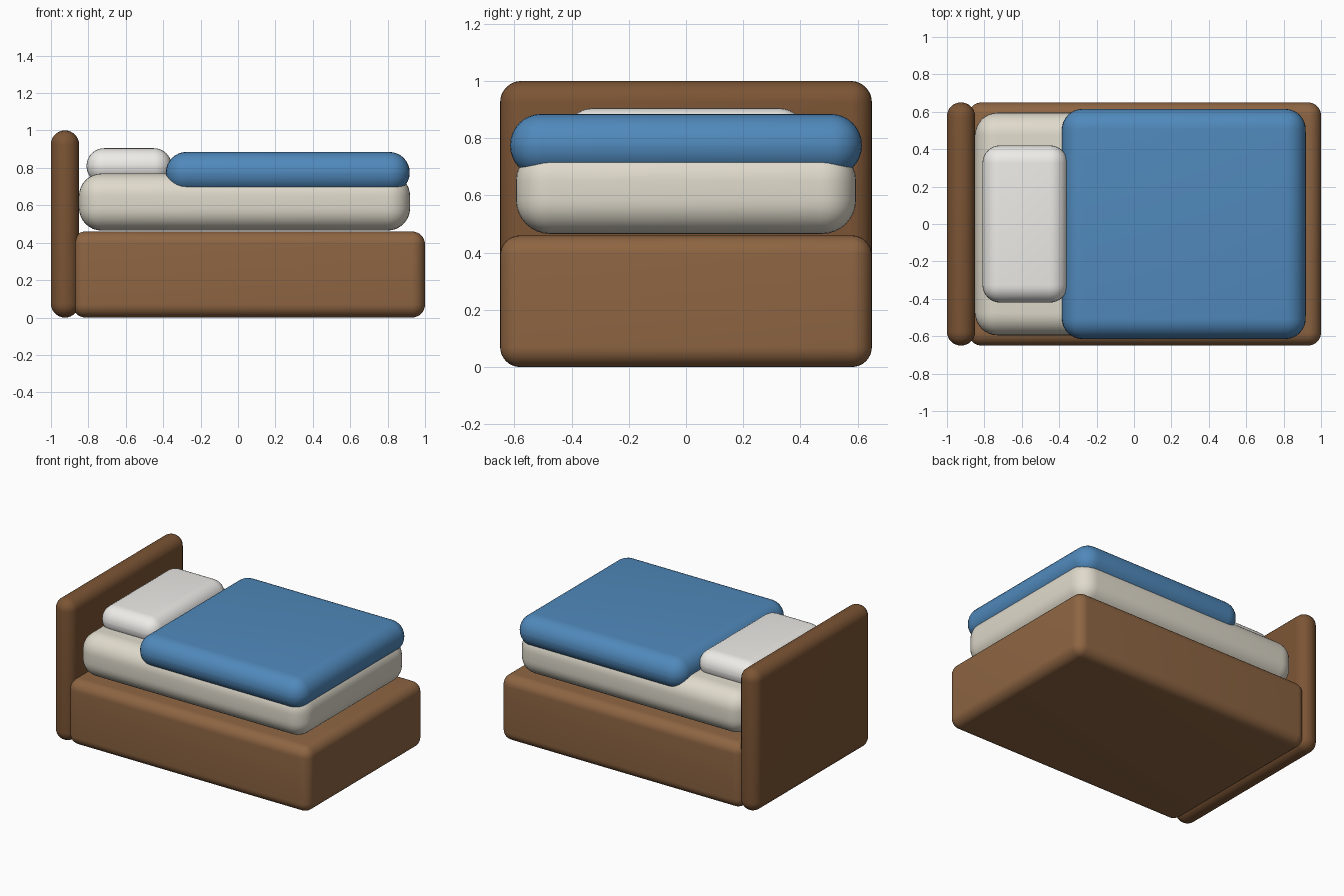
import bpy

if "Cube" in bpy.data.objects:
    bpy.data.objects.remove(bpy.data.objects["Cube"])


def material(name, rgb):
    m = bpy.data.materials.new(name)
    m.diffuse_color = (*rgb, 1)
    m.use_nodes = True
    m.node_tree.nodes["Principled BSDF"].inputs["Base Color"].default_value = m.diffuse_color
    return m


def rounded_box(name, lo, hi, radius, mat):
    """Box between two corners, with evenly rounded edges."""
    centre = [(a + b) / 2 for a, b in zip(lo, hi)]
    bpy.ops.mesh.primitive_cube_add(size=1, location=centre)
    ob = bpy.context.object
    ob.name = name
    ob.scale = [b - a for a, b in zip(lo, hi)]
    bpy.ops.object.transform_apply(location=False, rotation=False, scale=True)
    bevel = ob.modifiers.new("rounding", 'BEVEL')
    bevel.width = radius
    bevel.segments = 8
    bevel.limit_method = 'NONE'
    bpy.ops.object.modifier_apply(modifier=bevel.name)
    bpy.ops.object.shade_smooth_by_angle()
    ob.data.materials.append(mat)
    return ob


frame_wood = material("frame_wood", (0.27, 0.13, 0.055))
head_wood = material("headboard_wood", (0.20, 0.09, 0.035))
cream = material("mattress_cream", (0.74, 0.70, 0.60))
white = material("pillow_white", (0.85, 0.84, 0.81))
blue = material("blanket_blue", (0.08, 0.25, 0.50))

# Wooden frame and headboard
rounded_box("bed_base", (-0.885, -0.65, 0), (1.0, 0.65, 0.46), 0.07, frame_wood)
rounded_box("headboard", (-1.0, -0.65, 0), (-0.85, 0.65, 1.0), 0.0745, head_wood)

# Bedding
rounded_box("mattress", (-0.85, -0.595, 0.465), (0.92, 0.595, 0.77), 0.12, cream)
rounded_box("pillow", (-0.81, -0.42, 0.715), (-0.355, 0.42, 0.905), 0.094, white)
rounded_box("blanket", (-0.385, -0.615, 0.665), (0.918, 0.615, 0.885), 0.109, blue)
